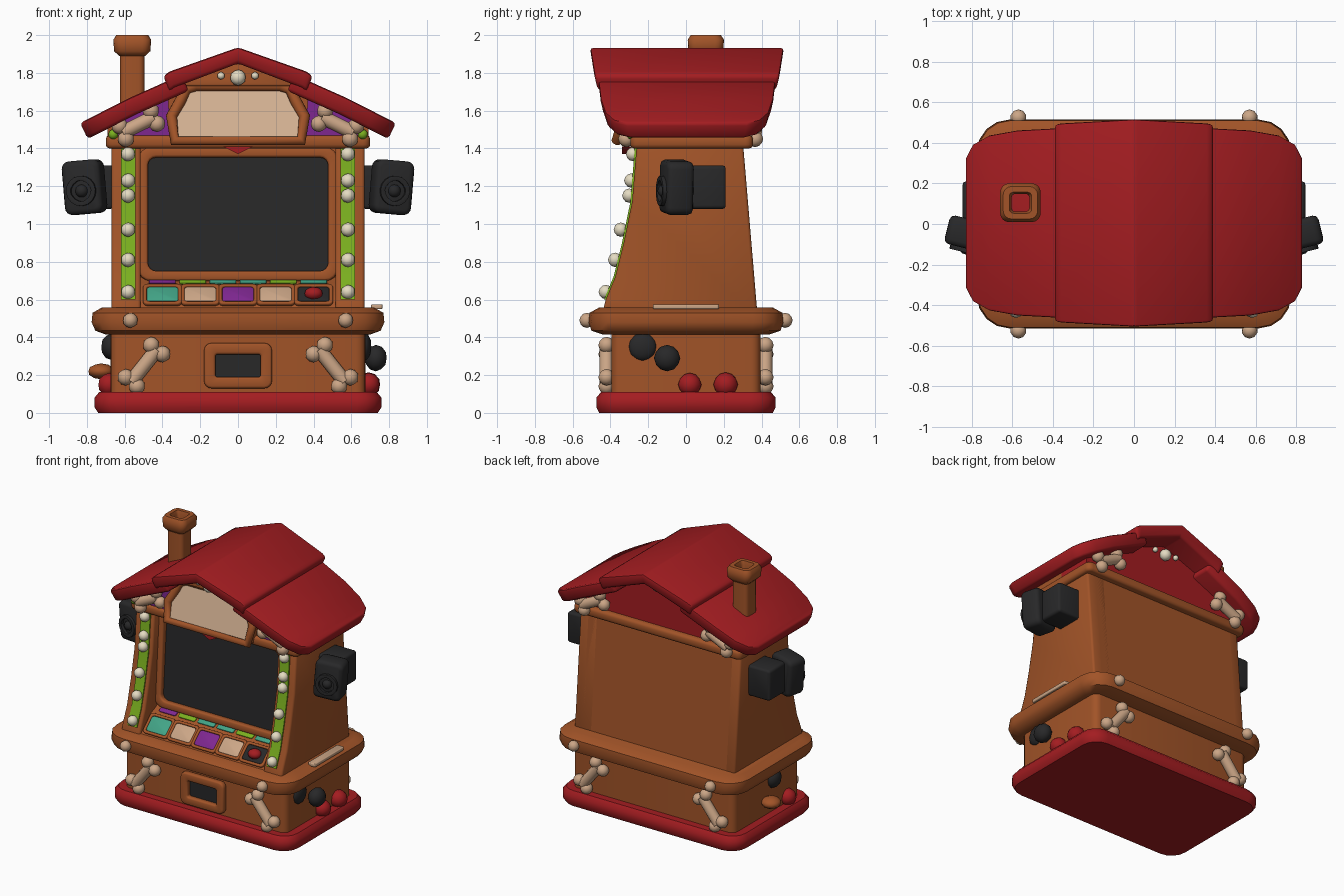
import bpy, bmesh, math
from mathutils import Matrix, Vector

cube = bpy.data.objects.get("Cube")
if cube:
    bpy.data.objects.remove(cube, do_unlink=True)


def material(name, r, g, b):
    m = bpy.data.materials.new(name)
    m.use_nodes = True
    m.diffuse_color = (r, g, b, 1)
    m.node_tree.nodes["Principled BSDF"].inputs["Base Color"].default_value = (r, g, b, 1)
    return m


WOOD = material("brown wood", .36, .088, .021)
RED = material("red", .37, .012, .015)
DARK = material("charcoal", .021, .021, .022)
BEIGE = material("beige bone", .60, .38, .24)
CREAM = material("cream", .66, .44, .29)
LIME = material("lime green", .2, .44, .014)
PURPLE = material("purple", .21, .02, .28)
TEAL = material("teal", .055, .37, .24)
STONE = material("pale pebble", .78, .71, .54)


def finish(name, bm, mat, bevel=0.0, matrix=None):
    """Round the hard edges, smooth the rest and link the part."""
    bmesh.ops.recalc_face_normals(bm, faces=bm.faces)
    if bevel:
        hard = [e for e in bm.edges if len(e.link_faces) == 2 and e.calc_face_angle() > .65]
        bmesh.ops.bevel(bm, geom=hard, offset=bevel, segments=2, profile=.5,
                        affect='EDGES', clamp_overlap=True)
    me = bpy.data.meshes.new(name)
    bm.to_mesh(me)
    bm.free()
    me.materials.append(mat)
    me.shade_smooth()
    me.set_sharp_from_angle(angle=math.radians(48))
    ob = bpy.data.objects.new(name, me)
    if matrix:
        ob.matrix_world = matrix
    bpy.context.collection.objects.link(ob)


def skin(name, rings, mat, closed=False, bevel=0.0, matrix=None):
    """Join equal-length rings of points into a solid, or a closed ring."""
    bm = bmesh.new()
    vs = [[bm.verts.new(p) for p in ring] for ring in rings]
    n = len(vs[0])
    pairs = list(zip(vs, vs[1:])) + ([(vs[-1], vs[0])] if closed else [])
    for a, b in pairs:
        for i in range(n):
            j = (i + 1) % n
            bm.faces.new((a[i], a[j], b[j], b[i]))
    if not closed:
        bm.faces.new(vs[0])
        bm.faces.new(vs[-1])
    finish(name, bm, mat, bevel, matrix)


def rounded(h, hx, hy, r, steps=4):
    """Rounded rectangle at height h."""
    pts = []
    for q, (sx, sy) in enumerate([(1, 1), (-1, 1), (-1, -1), (1, -1)]):
        for k in range(steps + 1):
            a = (q + k / steps) * math.pi / 2
            pts.append((sx * (hx - r) + r * math.cos(a), sy * (hy - r) + r * math.sin(a), h))
    return pts


def extrude(name, pts, axis, a, b, mat, bevel=0.0, matrix=None):
    """Extrude a (y, z) profile along x, an (x, z) along y or an (x, y) along z."""
    put = {'x': lambda t, p: (t, *p), 'y': lambda t, p: (p[0], t, p[1]), 'z': lambda t, p: (*p, t)}[axis]
    skin(name, [[put(t, p) for p in pts] for t in (a, b)], mat, bevel=bevel, matrix=matrix)


def facing(x, y, z, tilt=90, yaw=0):
    """Local z points to the front; a smaller tilt leans it back."""
    return (Matrix.Translation((x, y, z)) @ Matrix.Rotation(math.radians(yaw), 4, 'Z')
            @ Matrix.Rotation(math.radians(tilt), 4, 'X'))


def pad(name, hx, hy, r, depth, mat, matrix, bevel=0.0):
    skin(name, [rounded(0, hx, hy, r), rounded(depth, hx, hy, r)], mat, bevel=bevel, matrix=matrix)


def frame(name, hx, hy, wall, depth, mat, matrix, r=.04, bevel=.012):
    rings = [rounded(h, hx - w, hy - w, max(r - w / 2, .012))
             for h, w in ((0, 0), (depth, 0), (depth, wall), (0, wall))]
    skin(name, rings, mat, True, bevel, matrix)


def ball(name, loc, r, mat, squash=(1, 1, 1)):
    bm = bmesh.new()
    bmesh.ops.create_icosphere(bm, subdivisions=2, radius=r)
    finish(name, bm, mat, matrix=Matrix.Translation(loc) @ Matrix.Diagonal((*squash, 1)))


def bone(name, a, b, y):
    """Shaft with two knuckles on each end, lying in a plane of constant y."""
    a, b = Vector((a[0], y, a[1])), Vector((b[0], y, b[1]))
    d = (b - a).normalized()
    side = d.cross(Vector((0, 1, 0)))
    bm = bmesh.new()
    turn = d.to_track_quat('Z', 'Y').to_matrix().to_4x4()
    bmesh.ops.create_cone(bm, cap_ends=True, segments=12, radius1=.038, radius2=.038,
                          depth=(b - a).length, matrix=Matrix.Translation((a + b) / 2) @ turn)
    for end in (a, b):
        for s in (-1, 1):
            bmesh.ops.create_icosphere(bm, subdivisions=2, radius=.044,
                                       matrix=Matrix.Translation(end + side * s * .038))
    finish(name, bm, BEIGE)


# Base, lower cabinet and belt
skin("base", [rounded(0, .74, .46, .12), rounded(.03, .76, .475, .13),
              rounded(.08, .76, .475, .13), rounded(.11, .735, .45, .11)], RED)
skin("lower_cabinet", [rounded(.08, .675, .395, .05), rounded(.45, .675, .395, .05)], WOOD)
skin("belt", [rounded(.415, .70, .44, .12), rounded(.435, .755, .50, .15), rounded(.48, .775, .515, .16),
              rounded(.53, .77, .51, .16), rounded(.558, .72, .46, .13)], WOOD)
pad("belt_plank", .03, .175, .012, .025, BEIGE, Matrix.Translation((.735, 0, .55)), .005)

# Upper cabinet: recessed core with a sloping console, and curved cheeks
back = [(.30, 1.45), (.38, .5)]
core = [(-.44, .5), (-.42, .56), (-.30, .67), (-.25, .69), (-.20, .72), (-.15, 1.45)]
extrude("cabinet_core", core + back, 'x', -.6, .6, WOOD)
cheek = [(-.45, .5), (-.425, .6), (-.375, .72), (-.33, .9), (-.285, 1.12), (-.26, 1.43)]
for s in (-1, 1):
    extrude("cheek", cheek + back, 'x', s * .515, s * .67, WOOD, .015)
    run = cheek[1:]
    extrude("light_strip", run + [(y - .009, z) for y, z in reversed(run)], 'x', s * .542, s * .62, LIME)
    for y, z in ((-.28, 1.37), (-.29, 1.23), (-.30, 1.15), (-.345, .97), (-.375, .81), (-.425, .64)):
        ball("strip_pebble", (s * .582, y, z), .038, STONE)
pad("top_beam", .70, .325, .04, .07, WOOD, Matrix.Translation((0, .03, 1.40)), .02)

# Screen
pad("screen", .49, .32, .05, .012, DARK, facing(0, -.176, 1.045, 86))
frame("screen_frame", .53, .355, .053, .05, WOOD, facing(0, -.176, 1.05, 86), .07)

# Console buttons
for x, mat in zip((-.4, -.2, 0, .2, .4), (TEAL, BEIGE, PURPLE, BEIGE, DARK)):
    place = facing(x, -.358, .617, 43)
    frame("button_rim", .103, .078, .02, .022, WOOD, place, .025, .006)
    pad("button", .084, .058, .02, .016, mat, place, .004)
ball("red_button", (.4, -.372, .632), .045, RED, (1.1, 1, .8))
for x, mat in zip((-.4, -.24, -.08, .08, .24, .4), (PURPLE, LIME, TEAL, TEAL, LIME, TEAL)):
    pad("small_key", .07, .034, .012, .009, mat, facing(x, -.243, .695, 27), .003)

# Coin slot
frame("slot_frame", .18, .12, .06, .045, WOOD, facing(0, -.39, .25))
pad("slot_opening", .13, .085, .02, .009, DARK, facing(0, -.39, .25))

# Gable: brown front, red back
gable = [(-.69, 1.42), (-.69, 1.55), (-.38, 1.70), (0, 1.87), (.38, 1.70), (.69, 1.55), (.69, 1.42)]
extrude("gable_front", gable, 'y', -.27, .05, WOOD)
extrude("gable_back", gable, 'y', .05, .315, RED)
for s in (-1, 1):
    extrude("gable_panel", [(s * x, z) for x, z in ((.36, 1.465), (.635, 1.455), (.635, 1.56), (.37, 1.69))],
            'y', -.279, -.268, PURPLE)
    ball("lime_knob", (s * .66, -.29, 1.475), .027, LIME)

# Marquee: tilted sign with a tube frame and shouldered corners
place = facing(0, -.325, 1.58, 74)
half = [(.335, -.145), (.352, -.01), (.305, .075), (.275, .14), (.225, .158)]
outline = half + [(-x, y) for x, y in reversed(half)]
extrude("marquee_box", outline, 'z', -.13, -.008, WOOD, matrix=place)
extrude("marquee_panel", outline, 'z', -.008, 0, CREAM, matrix=place)
curve = bpy.data.curves.new("marquee_frame", 'CURVE')
curve.dimensions = '3D'
curve.bevel_depth = .03
curve.bevel_resolution = 3
spline = curve.splines.new('POLY')
spline.points.add(len(outline) - 1)
for p, (x, y) in zip(spline.points, outline):
    p.co = (x, y, 0, 1)
spline.use_cyclic_u = True
curve.materials.append(WOOD)
rim = bpy.data.objects.new("marquee_frame", curve)
rim.matrix_world = place
bpy.context.collection.objects.link(rim)
extrude("marquee_crest", [(-.3, 1.73), (-.26, 1.78), (0, 1.86), (.26, 1.78), (.3, 1.73)],
        'y', -.33, -.25, WOOD, .01)
extrude("marquee_gem", [(-.08, 1.41), (.08, 1.41), (0, 1.37)], 'y', -.34, -.25, RED)


# Roof: two eave slabs below a ridge slab
def roof(name, stations):
    rings = []
    for x, z, d, inward in stations:
        rings.append([(x, -d, z), (x, d, z), (x - inward, d - .02, z - .085), (x - inward, .02 - d, z - .085)])
    skin(name, rings, RED, bevel=.018, matrix=Matrix.Translation((0, .005, 0)))


for s in (-1, 1):
    roof("roof_eave", [(s * x, z, d, s * .04) for x, z, d in (
        (.30, 1.79, .475), (.58, 1.665, .46), (.72, 1.593, .435), (.80, 1.553, .39), (.836, 1.536, .32))])
roof("roof_ridge", [(-.395, 1.785, .49, -.03), (-.36, 1.808, .495, -.025), (0, 1.935, .515, 0),
                    (.36, 1.808, .495, .025), (.395, 1.785, .49, .03)])

# Chimney: hollow, with a thick cap
spot = Matrix.Translation((-.56, .105, 0))
skin("chimney", [rounded(1.55, .065, .065, .03), rounded(1.92, .065, .065, .03),
                 rounded(1.92, .044, .044, .02), rounded(1.55, .044, .044, .02)], WOOD, True, matrix=spot)
skin("chimney_cap", [rounded(1.89, .07, .07, .03), rounded(1.915, .096, .092, .045),
                     rounded(1.975, .1, .096, .045), rounded(2.0, .085, .08, .04),
                     rounded(2.0, .055, .052, .02), rounded(1.97, .044, .044, .02),
                     rounded(1.89, .044, .044, .02)], WOOD, True, matrix=spot)

# Speakers, turned outwards and leaning a little
for s in (-1, 1):
    pad("speaker_back", .095, .115, .02, .2, DARK, facing(s * .75, .21, 1.195), .015)
    body = facing(s * .795, .02, 1.195, 90, s * 14) @ Matrix.Rotation(math.radians(-s * 5), 4, 'Z')
    pad("speaker_body", .104, .142, .04, .145, DARK, body, .025)
    place = body @ Matrix.Translation((0, -.02, .135))
    frame("speaker_ring", .08, .08, .022, .03, DARK, place, .079, .006)
    ball("speaker_cone", place @ Vector((0, 0, .005)), .035, DARK)

# Bones and pebbles, front and back
for s in (-1, 1):
    for low, high, edge in ((-.42, -.315, -1), (.42, .365, 1)):
        bone("lower_bone", (s * .565, .165), (s * .43, .335), low)
        bone("eave_bone", (s * .61, 1.485), (s * .445, 1.565), high)
        ball("belt_pebble", (s * .57, edge * .525, .49), .04, BEIGE)
for y in (-.345, .335):
    ball("crest_pebble", (0, y, 1.775), .042, STONE)
    for s in (-1, 1):
        ball("crest_chip", (s * .09, y, 1.785), .02, STONE)
        ball("crest_chip", (s * .35, y + .03, 1.73), .022, STONE)

# Knobs on the sides
for name, loc, r, mat, flat in (
        ("black_knob", (.67, -.23, .35), .075, DARK, .5), ("black_knob", (.73, -.10, .29), .07, DARK, .85),
        ("red_knob", (.69, .02, .15), .062, RED, 1), ("red_knob", (.69, .21, .15), .065, RED, 1),
        ("black_knob", (-.67, -.08, .35), .07, DARK, .8), ("red_knob", (-.68, -.24, .15), .062, RED, 1)):
    ball(name, loc, r, mat, (flat, 1, 1))
ball("brown_knob", (-.725, .02, .22), .07, WOOD, (1, 1, .6))
